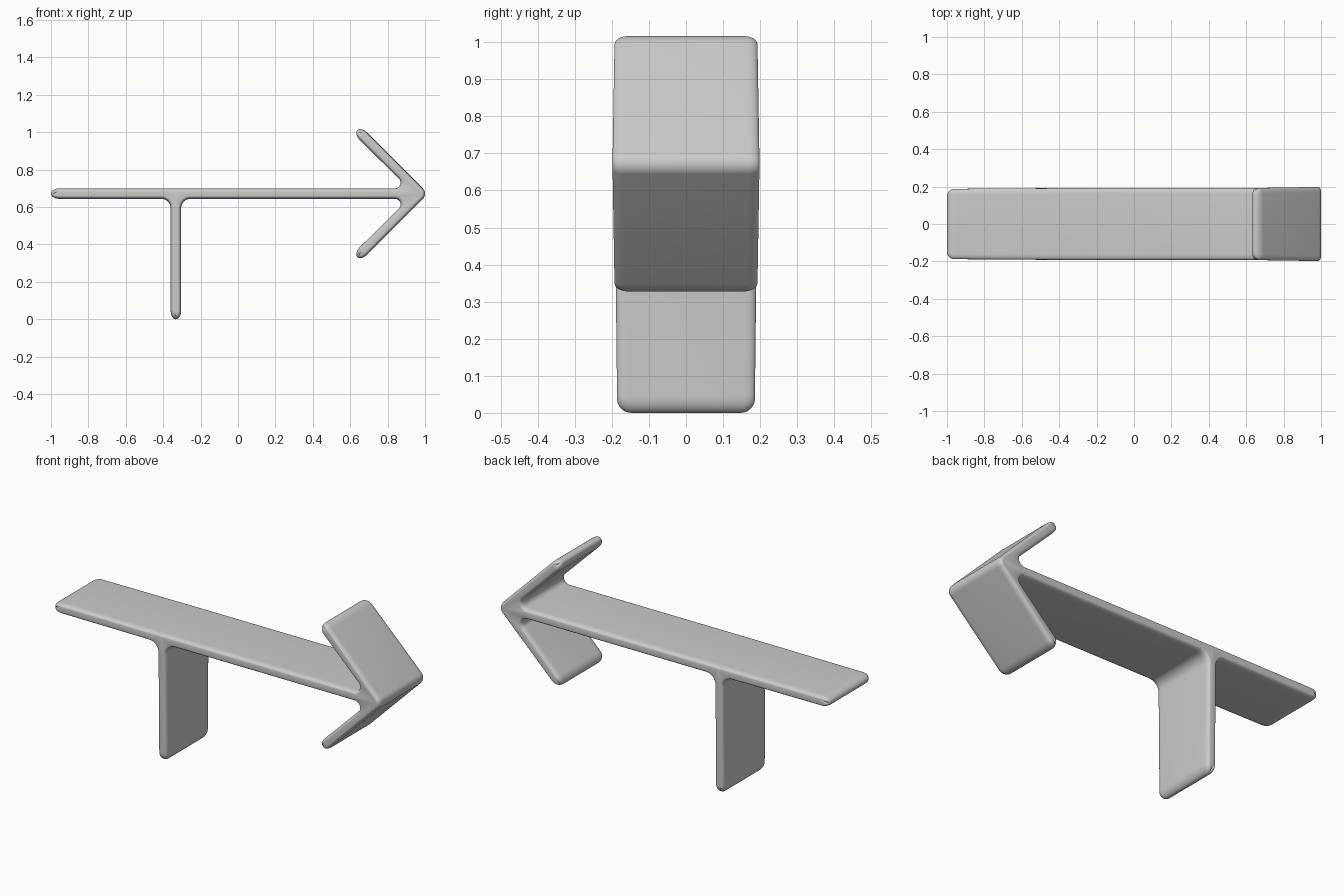
import bpy, bmesh, math
from mathutils import Vector

if "Cube" in bpy.data.objects:
    bpy.data.objects.remove(bpy.data.objects["Cube"], do_unlink=True)

HALF = 0.028          # half thickness of the slabs
BAR_Z = 0.672         # height of the bar's middle
POST_X = -0.332
STEPS = 10
RIM = 0.015           # how far the rounded rim eats into the thickness
outline = []          # (point, outward normal, half depth)


def direction(angle):
    return Vector((math.cos(math.radians(angle)), math.sin(math.radians(angle))))


def add(point, normal, depth):
    outline.append((point, normal, depth))
    return len(outline) - 1


def fillet(corner, a0, a1, radius, depth, concave=True):
    """Round a corner between two faces with outward normals a0 and a1."""
    n0, n1 = direction(a0), direction(a1)
    side = 1 if concave else -1
    centre = Vector(corner) + (n0 + n1) / (1 + n0.dot(n1)) * side * radius
    normals = [direction(a0 + (a1 - a0) * i / STEPS) for i in range(STEPS + 1)]
    return [add(centre - n * side * radius, n, depth) for n in normals]


def rounded_end(tip, angle, depth, length=0.047):
    """Close a slab with a half ellipse that also rounds off across the width."""
    along, across = direction(angle), direction(angle + 90)
    centre = Vector(tip) - along * length
    indices = []
    for i in range(2 * STEPS + 1):
        t = math.pi * (i / (2 * STEPS) - 0.5)
        c, s = math.cos(t), math.sin(t)
        normal = (along * c / length + across * s / HALF).normalized()
        indices.append(add(centre + along * c * length + across * s * HALF,
                           normal, depth - 0.012 * c ** 3))
    return indices


# Bar end, post and its joints
low, high = BAR_Z - HALF, BAR_Z + HALF
bar_end = rounded_end((-1, BAR_Z), 180, 0.188)
post_left = fillet((POST_X - HALF, low), 270, 180, 0.05, 0.192)
post_end = rounded_end((POST_X, 0), 270, 0.186)
post_right = fillet((POST_X + HALF, low), 0, -90, 0.05, 0.192)

# Arrow head: two slanted wings meeting in a rounded tip
under = fillet((0.912, low), 270, 135, 0.03, 0.192)
low_wing = rounded_end((0.638, BAR_Z - 0.339), 225, 0.193)
tip = fillet((1.0166, BAR_Z), -45, 45, 0.04, 0.198, concave=False)
high_wing = rounded_end((0.638, BAR_Z + 0.339), 135, 0.193)
over = fillet((0.912, high), 225, 90, 0.03, 0.192)
post_top = add(Vector((POST_X, high)), direction(90), 0.192)

# Sweep the outline across the depth with rounded rims
bm = bmesh.new()
rims = [(-1, k) for k in range(6, -1, -1)] + [(1, k) for k in range(7)]
# k = 0 is the flat side of the slab, k = 6 the middle of its thickness
rims = [(-1, k) for k in range(7)] + [(1, k) for k in range(6, -1, -1)]
loops = []
for side, k in rims:
    a = math.pi / 2 * k / 6
    inset = RIM * (1 - math.sin(a))
    drop = 0.03 * (1 - math.cos(a))
    loops.append([bm.verts.new(((p - n * inset).x, side * (depth - drop),
                                (p - n * inset).y)) for p, n, depth in outline])
count = len(outline)
for lower, upper in zip(loops, loops[1:]):
    for i in range(count):
        j = (i + 1) % count
        bm.faces.new((lower[i], lower[j], upper[j], upper[i]))


def fan(loop, hub, indices):
    for i, j in zip(indices, indices[1:]):
        if hub not in (i, j):
            bm.faces.new((loop[hub], loop[i], loop[j]))


# Front and back edges: slab ends, straight slabs, then the two joints
for loop in (loops[0], loops[-1]):
    for end in (bar_end, post_end, low_wing, high_wing):
        fan(loop, end[0], end)
    for quad in ((post_top, bar_end[0], bar_end[-1], post_left[0]),
                 (post_left[-1], post_end[0], post_end[-1], post_right[0]),
                 (post_top, post_right[-1], under[0], over[-1]),
                 (under[-1], low_wing[0], low_wing[-1], tip[0]),
                 (tip[-1], high_wing[0], high_wing[-1], over[0])):
        bm.faces.new([loop[i] for i in quad])
    fan(loop, post_top, post_left + post_right)
    fan(loop, tip[STEPS // 2], tip[STEPS // 2:] + over + under + tip[:STEPS // 2 + 1])
bmesh.ops.recalc_face_normals(bm, faces=bm.faces[:])

mesh = bpy.data.meshes.new("arrow_signpost")
bm.to_mesh(mesh)
bm.free()
sign = bpy.data.objects.new("arrow_signpost", mesh)
bpy.context.collection.objects.link(sign)

# Plain grey finish
grey = bpy.data.materials.new("light grey")
grey.use_nodes = True
colour = (0.6, 0.6, 0.6, 1)
grey.diffuse_color = colour
grey.node_tree.nodes["Principled BSDF"].inputs["Base Color"].default_value = colour
mesh.materials.append(grey)

bpy.ops.object.select_all(action="DESELECT")
sign.select_set(True)
bpy.context.view_layer.objects.active = sign
bpy.ops.object.shade_smooth_by_angle(angle=math.radians(60))
